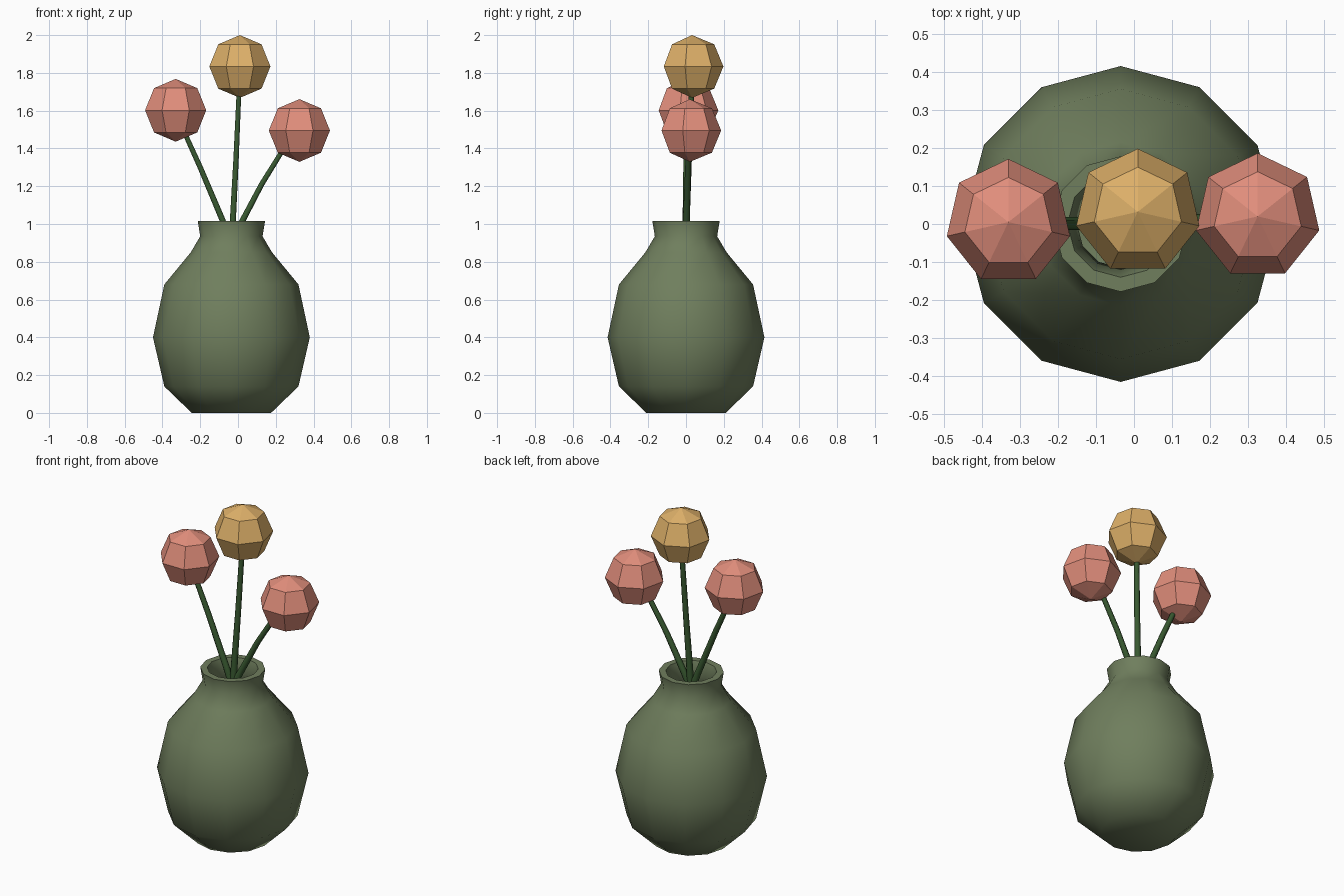
import bpy, math

if "Cube" in bpy.data.objects:
    bpy.data.objects.remove(bpy.data.objects["Cube"])


def material(name, color):
    m = bpy.data.materials.new(name)
    m.diffuse_color = (*color, 1)
    m.use_nodes = True
    m.node_tree.nodes["Principled BSDF"].inputs["Base Color"].default_value = m.diffuse_color
    return m


def lathe(name, profile, sides, centre, mat):
    """Revolve (radius, height) points about a vertical axis; radius 0 makes a pole."""
    verts, rings, faces = [], [], []
    for r, z in profile:
        n = sides if r > 0 else 1
        start = len(verts)
        for i in range(n):
            a = math.pi / 2 + math.tau * i / sides
            verts.append((r * math.cos(a), r * math.sin(a), z))
        rings.append([start + i % n for i in range(sides)])
    for lo, hi in zip(rings, rings[1:]):
        for i in range(sides):
            j = (i + 1) % sides
            faces.append(list(dict.fromkeys((lo[i], lo[j], hi[j], hi[i]))))
    mesh = bpy.data.meshes.new(name)
    mesh.from_pydata(verts, [], faces)
    mesh.materials.append(mat)
    ob = bpy.data.objects.new(name, mesh)
    ob.location = centre
    bpy.context.collection.objects.link(ob)
    return ob


def smooth(ob, degrees):
    bpy.ops.object.select_all(action='DESELECT')
    ob.select_set(True)
    bpy.context.view_layer.objects.active = ob
    if ob.type == 'CURVE':
        bpy.ops.object.convert(target='MESH')
    bpy.ops.object.shade_smooth_by_angle(angle=math.radians(degrees))


def stem(name, points, mat):
    """Tapered tube along a bent path."""
    cu = bpy.data.curves.new(name, 'CURVE')
    cu.dimensions = '3D'
    cu.bevel_depth = 0.022
    cu.bevel_resolution = 1
    cu.use_fill_caps = True
    sp = cu.splines.new('POLY')
    sp.points.add(len(points) - 1)
    for i, p in enumerate(points):
        sp.points[i].co = (*p, 1)
        sp.points[i].radius = 1 - 0.35 * i / (len(points) - 1)
    cu.materials.append(mat)
    ob = bpy.data.objects.new(name, cu)
    bpy.context.collection.objects.link(ob)
    smooth(ob, 65)


green = material("vase_green", (0.16, 0.21, 0.11))
leaf = material("stem_green", (0.04, 0.10, 0.03))
pink = material("bloom_pink", (0.75, 0.27, 0.20))
gold = material("bloom_gold", (0.72, 0.43, 0.14))

# Vase: outer wall, flared lip, then the inner wall down to its floor
vase = lathe("vase", [
    (0, 0), (0.21, 0), (0.355, 0.14), (0.415, 0.40), (0.355, 0.68),
    (0.215, 0.85), (0.165, 0.935), (0.178, 1.015),
    (0.14, 1.015), (0.115, 0.935), (0.17, 0.83), (0.315, 0.66),
    (0.375, 0.40), (0.32, 0.16), (0.19, 0.04), (0, 0.04)],
    12, (-0.035, 0, 0), green)
smooth(vase, 65)

# Flower heads: faceted seven-sided balls, with their stems
R = 0.166
ball = [(R * math.sin(k * math.pi / 4) if 0 < k < 4 else 0, -R * math.cos(k * math.pi / 4))
        for k in range(5)]
flowers = {
    "left": ((-0.33, 0.005, 1.602), pink,
             [(-0.045, 0, 0.60), (-0.05, 0, 0.94), (-0.082, 0, 1.02),
              (-0.20, 0.002, 1.30), (-0.295, 0.004, 1.51)]),
    "middle": ((0.01, 0.032, 1.834), gold,
               [(-0.035, 0, 0.60), (-0.03, 0, 0.94), (-0.025, 0.003, 1.06),
                (-0.01, 0.015, 1.35), (0.006, 0.03, 1.72)]),
    "right": ((0.325, 0.02, 1.495), pink,
              [(-0.025, 0, 0.60), (-0.018, 0, 0.94), (0.025, 0.002, 1.02),
               (0.125, 0.008, 1.21), (0.255, 0.015, 1.42)]),
}
for side, (centre, mat, path) in flowers.items():
    lathe(side + "_flower_head", ball, 7, centre, mat)
    stem(side + "_stem", path, leaf)
